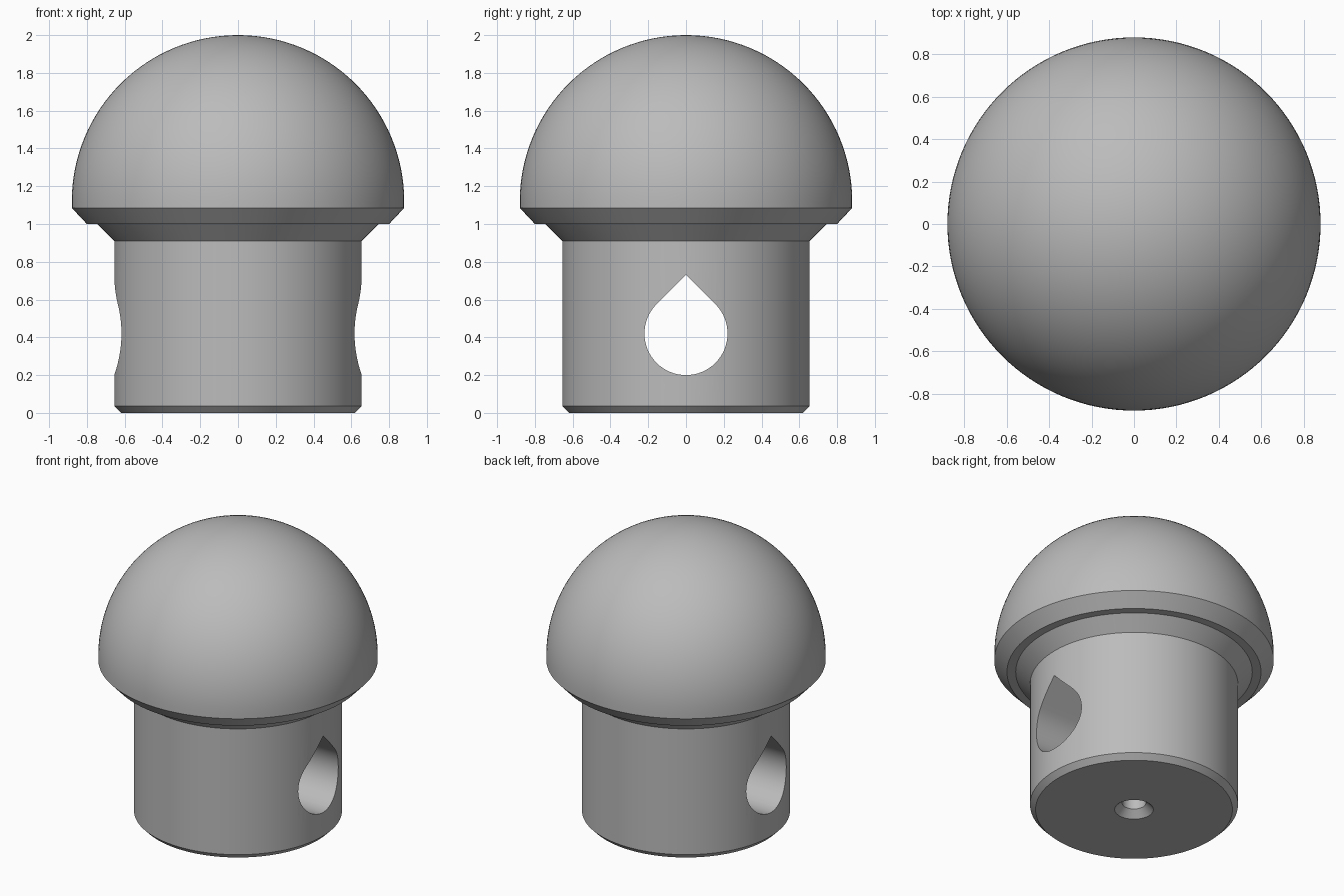
import bpy, bmesh
from math import sin, cos, pi, radians

if "Cube" in bpy.data.objects:
    bpy.data.objects.remove(bpy.data.objects["Cube"], do_unlink=True)

grey = bpy.data.materials.new("plain_grey")
grey.use_nodes = True
grey.diffuse_color = (0.5, 0.5, 0.5, 1)
grey.node_tree.nodes["Principled BSDF"].inputs["Base Color"].default_value = (0.5, 0.5, 0.5, 1)


def add_object(name, bm):
    bmesh.ops.recalc_face_normals(bm, faces=bm.faces)
    mesh = bpy.data.meshes.new(name)
    bm.to_mesh(mesh)
    bm.free()
    mesh.materials.append(grey)
    obj = bpy.data.objects.new(name, mesh)
    bpy.context.collection.objects.link(obj)
    return obj


def lathe(name, profile, segments):
    """Turn a closed (radius, height) profile around the z axis."""
    bm = bmesh.new()
    verts = [bm.verts.new((r, 0, z)) for r, z in profile]
    edges = [bm.edges.new(pair) for pair in zip(verts, verts[1:])]
    bmesh.ops.spin(bm, geom=verts + edges, cent=(0, 0, 0), axis=(0, 0, 1),
                   angle=2 * pi, steps=segments, use_merge=True)
    bmesh.ops.remove_doubles(bm, verts=bm.verts, dist=0.0001)
    return add_object(name, bm)


def cut(target, cutter):
    cutter.hide_render = True
    mod = target.modifiers.new("cut", "BOOLEAN")
    mod.object = cutter
    mod.solver = "EXACT"
    bpy.context.view_layer.objects.active = target
    bpy.ops.object.modifier_apply(modifier=mod.name)
    bpy.data.objects.remove(cutter, do_unlink=True)


# Domed plug: chamfered stem, flared collar, stepped rim and hemisphere
R, DOME_Z, STEPS = 0.88, 1.12, 32
dome = [(R * cos(a), DOME_Z + R * sin(a))
        for a in (pi / 2 * i / STEPS for i in range(STEPS))]
plug = lathe("domed_plug", [(0, 0), (0.62, 0), (0.655, 0.036), (0.655, 0.91),
                            (0.745, 1.0), (0.80, 1.0), (0.88, 1.085)]
             + dome + [(0, DOME_Z + R)], 128)

# Teardrop cross hole running side to side
HOLE_R, HOLE_Z, ARC = 0.22, 0.42, 48
bm = bmesh.new()
angles = [radians(135 + 270 * i / ARC) for i in range(ARC + 1)]
outline = [(HOLE_R * cos(a), HOLE_Z + HOLE_R * sin(a)) for a in angles]
outline.append((0, HOLE_Z + HOLE_R * 2 ** 0.5))
face = bm.faces.new([bm.verts.new((-1, y, z)) for y, z in outline])
side = bmesh.ops.extrude_face_region(bm, geom=[face])["geom"]
bmesh.ops.translate(bm, vec=(2, 0, 0),
                    verts=[v for v in side if isinstance(v, bmesh.types.BMVert)])
cut(plug, add_object("teardrop_cutter", bm))

# Countersunk hole in the base, opening into the cross hole
cut(plug, lathe("base_hole_cutter", [(0, -0.05), (0.172, -0.05), (0.075, 0.047),
                                     (0.075, 0.3), (0, 0.3)], 48))

# Smooth curved faces, crisp edges
bpy.ops.object.select_all(action="DESELECT")
plug.select_set(True)
bpy.context.view_layer.objects.active = plug
bpy.ops.object.shade_smooth_by_angle(angle=radians(25))
